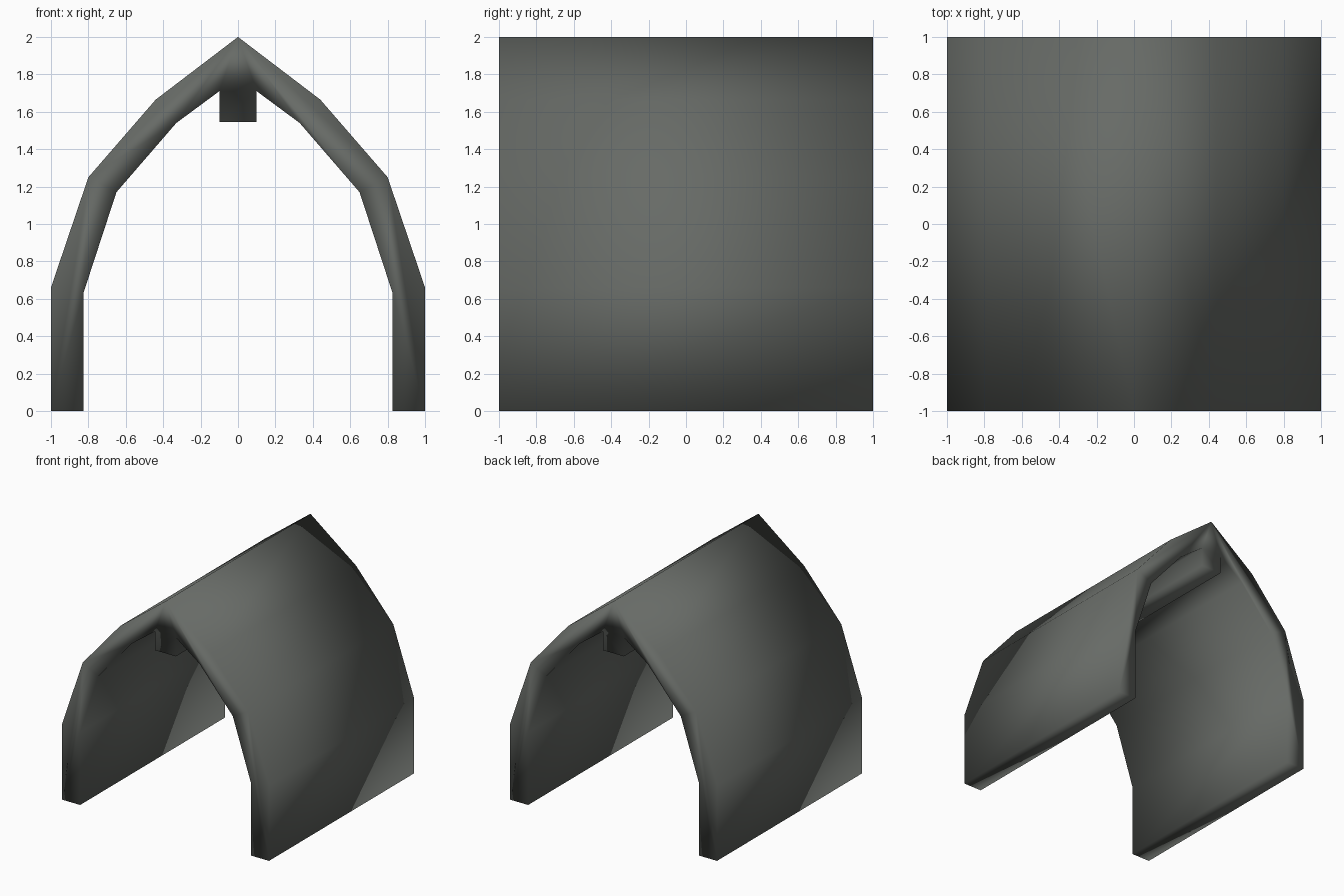
import bpy, bmesh

if "Cube" in bpy.data.objects:
    bpy.data.objects.remove(bpy.data.objects["Cube"])

# One dark grey-green colour for the whole arch
mat = bpy.data.materials.new("dark_grey")
mat.diffuse_color = (0.135, 0.145, 0.133, 1)
mat.use_nodes = True
mat.node_tree.nodes["Principled BSDF"].inputs["Base Color"].default_value = mat.diffuse_color

# Right half of the section: outer skin and inner skin, bottom to top
outer = [(1.0, 0.0), (1.0, 0.66), (0.80, 1.25), (0.44, 1.665)]
inner = [(0.825, 0.0), (0.825, 0.635), (0.65, 1.17), (0.33, 1.54),
         (0.10, 1.71), (0.10, 1.545)]
half = inner[::-1] + outer                      # ridge beam -> foot -> eaves
profile = half + [(0.0, 2.0)] + [(-x, z) for x, z in reversed(half)]

# Pointed arch with its ridge beam: section extruded front to back
bm = bmesh.new()
face = bm.faces.new([bm.verts.new((x, -1.0, z)) for x, z in profile])
result = bmesh.ops.extrude_face_region(bm, geom=[face], use_keep_orig=True)
moved = [v for v in result["geom"] if isinstance(v, bmesh.types.BMVert)]
bmesh.ops.translate(bm, verts=moved, vec=(0, 2, 0))
bmesh.ops.recalc_face_normals(bm, faces=bm.faces)
for f in bm.faces:
    f.smooth = True                             # soft shading over all edges

mesh = bpy.data.meshes.new("roof_arch")
bm.to_mesh(mesh)
bm.free()
mesh.materials.append(mat)
arch = bpy.data.objects.new("roof_arch", mesh)
bpy.context.collection.objects.link(arch)
